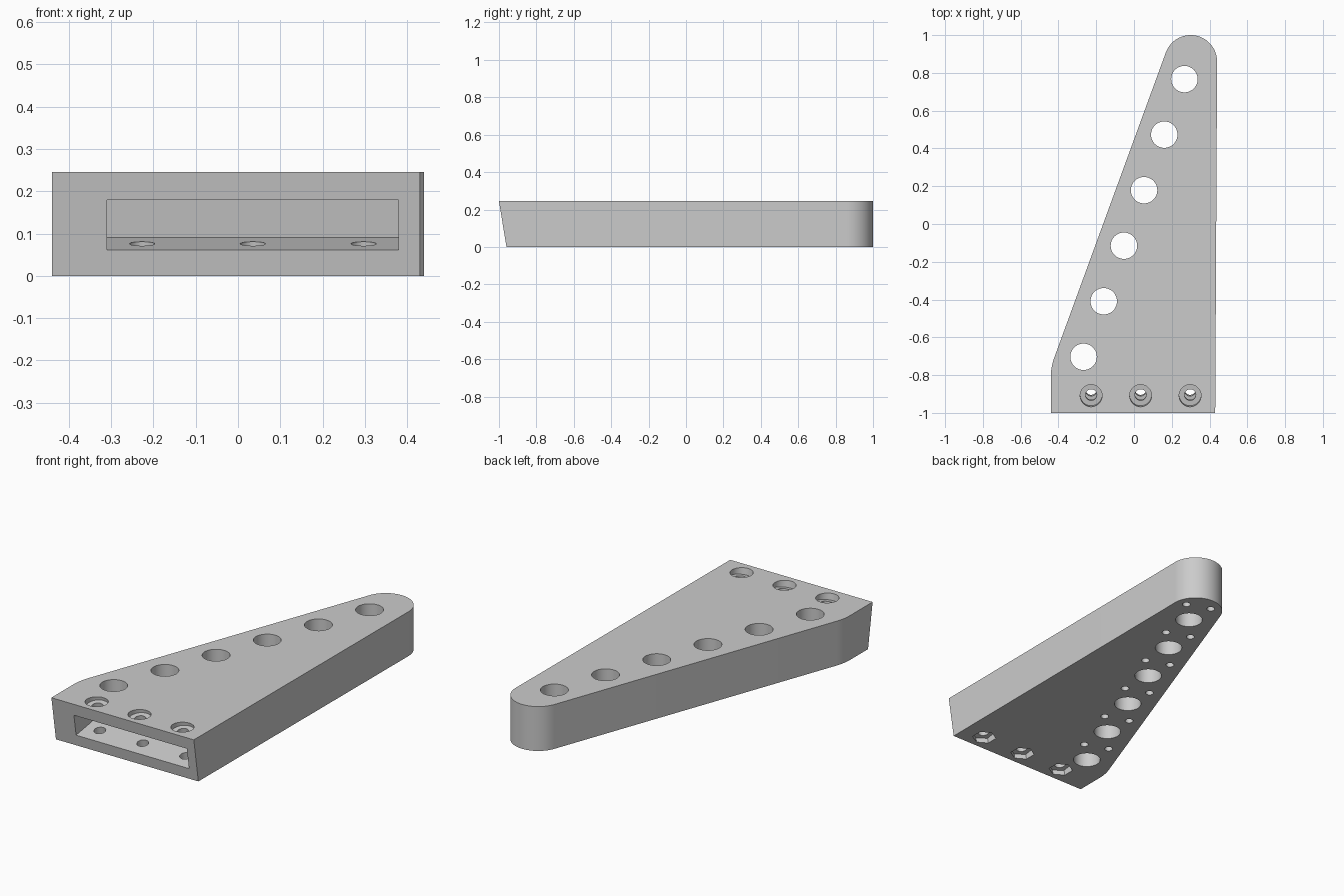
import bpy, bmesh, math
from mathutils import Matrix, Vector

if "Cube" in bpy.data.objects:
    bpy.data.objects.remove(bpy.data.objects["Cube"])

H = 0.245                      # plate thickness
TILT = math.atan(0.04 / H)     # lean of the front face and its fasteners

grey = bpy.data.materials.new("plain grey")
grey.diffuse_color = (0.6, 0.6, 0.6, 1)
grey.use_nodes = True
grey.node_tree.nodes["Principled BSDF"].inputs["Base Color"].default_value = grey.diffuse_color


def make_object(name, bm):
    bmesh.ops.recalc_face_normals(bm, faces=bm.faces)
    mesh = bpy.data.meshes.new(name)
    bm.to_mesh(mesh)
    bm.free()
    mesh.materials.append(grey)
    obj = bpy.data.objects.new(name, mesh)
    bpy.context.collection.objects.link(obj)
    return obj


def rod(bm, frame, radius, low, high, sides=48):
    """Prism along the frame's z axis, from low to high."""
    place = frame @ Matrix.Translation((0, 0, (low + high) / 2))
    bmesh.ops.create_cone(bm, cap_ends=True, segments=sides, radius1=radius,
                          radius2=radius, depth=high - low, matrix=place)


def cut(body, name, bm):
    cutter = make_object(name, bm)
    cutter.hide_render = True
    mod = body.modifiers.new(name, 'BOOLEAN')
    mod.operation = 'DIFFERENCE'
    mod.solver = 'EXACT'
    mod.object = cutter
    bpy.context.view_layer.objects.active = body
    bpy.ops.object.modifier_apply(modifier=name)
    bpy.data.objects.remove(cutter)


def arc(cx, cy, r, start, end, steps):
    return [(cx + r * math.cos(math.radians(start + (end - start) * i / steps)),
             cy + r * math.sin(math.radians(start + (end - start) * i / steps)))
            for i in range(steps + 1)]


# Tapered plate: rounded tip, soft left corner, square front
outline = [(-0.44, -1.0), (0.43, -1.0)]
outline += arc(0.30, 0.86, 0.14, 0, 160, 32)
outline += arc(-0.16, -0.806, 0.28, 160, 180, 6)
bm = bmesh.new()
base = bm.faces.new([bm.verts.new((x, y, 0)) for x, y in outline])
top = bmesh.ops.extrude_face_region(bm, geom=[base])
bmesh.ops.translate(bm, vec=(0, 0, H),
                    verts=[v for v in top["geom"] if isinstance(v, bmesh.types.BMVert)])
for v in bm.verts:             # lean the front face
    if v.co.y < -0.99 and v.co.z < 0.01:
        v.co.y = -0.96
plate = make_object("tapered_plate", bm)

# Tilted slot in the front face, 0.18 deep
slot_frame = Matrix.Translation((0.035, -0.891, 0.1345)) @ Matrix.Rotation(TILT, 4, 'X')
bm = bmesh.new()
bmesh.ops.create_cube(bm, size=1, matrix=slot_frame @ Matrix.Translation((0, -0.055, 0))
                      @ Matrix.Diagonal((0.69, 0.29, 0.119, 1)))
cut(plate, "slot_cutter", bm)

# Bolt shafts, round counterbores on top and hexagonal nut pockets below
bolts = [slot_frame @ Matrix.Translation((x, 0, 0)) for x in (-0.262, 0, 0.262)]
for name, radius, low, high, sides in (("shaft_cutter", 0.03, -0.2, 0.2, 32),
                                       ("counterbore_cutter", 0.058, 0.085, 0.2, 48),
                                       ("nut_cutter", 0.062, -0.2, -0.1, 6)):
    bm = bmesh.new()
    for frame in bolts:
        rod(bm, frame, radius, low, high, sides)
    cut(plate, name, bm)

# Row of large through holes, with pairs of small blind holes between them
first, step = Vector((-0.267, -0.703, 0)), Vector((0.1068, 0.294, 0))
along = step.normalized()
across = Vector((along.y, -along.x, 0))
large, small = bmesh.new(), bmesh.new()
for i in range(6):
    centre = first + step * i
    rod(large, Matrix.Translation(centre), 0.07, -0.1, H + 0.1)
    for side in (-1, 1):
        spot = centre + along * 0.147 + across * 0.068 * side
        rod(small, Matrix.Translation(spot), 0.021, -0.1, 0.12, 24)
cut(plate, "large_hole_cutter", large)
cut(plate, "small_hole_cutter", small)

# Smooth round walls, sharp edges
bpy.ops.object.select_all(action='DESELECT')
plate.select_set(True)
bpy.context.view_layer.objects.active = plate
bpy.ops.object.shade_smooth_by_angle(angle=math.radians(25))
